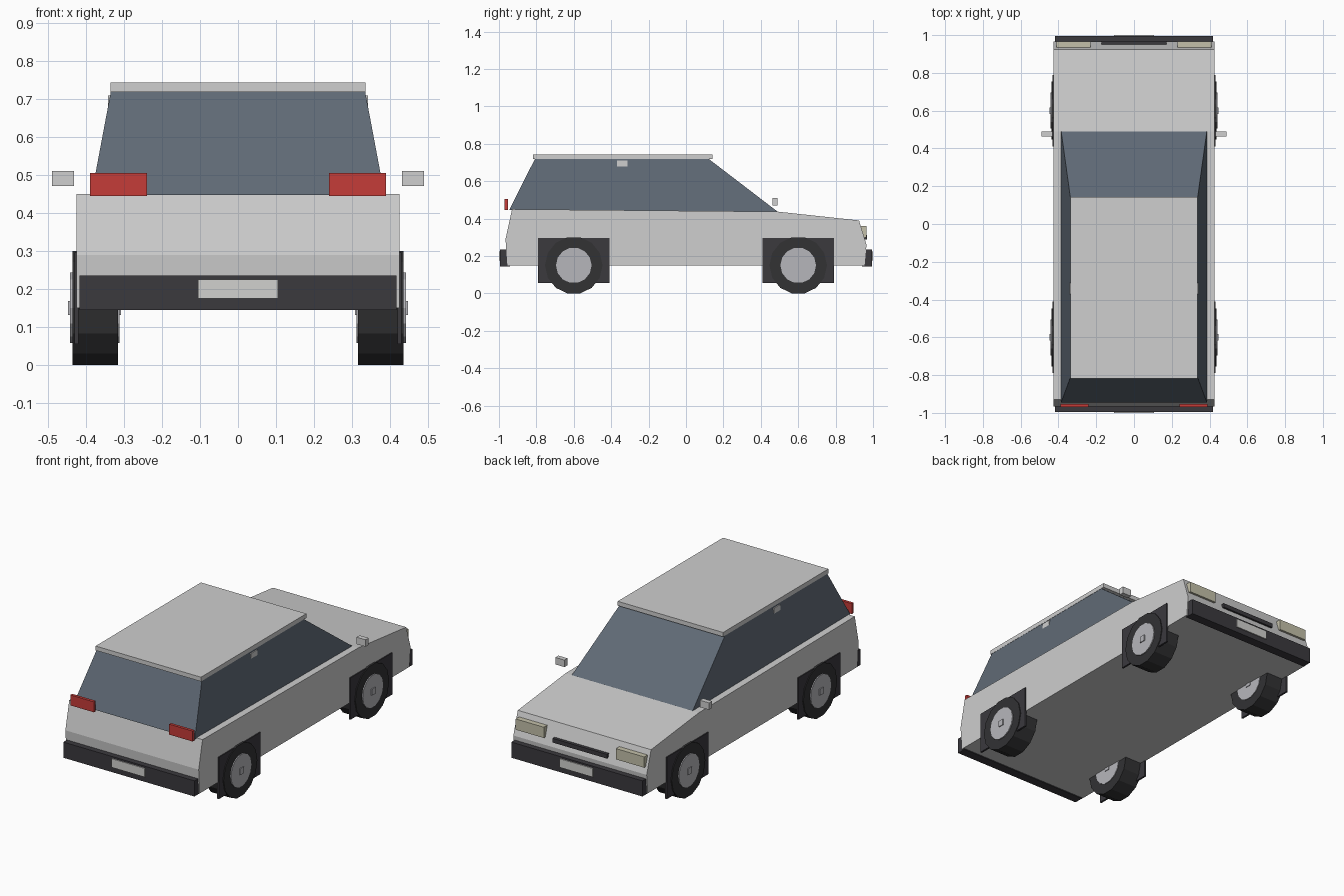
import bpy, bmesh, math

if "Cube" in bpy.data.objects:
    bpy.data.objects.remove(bpy.data.objects["Cube"])


def material(name, r, g, b):
    m = bpy.data.materials.new(name)
    m.diffuse_color = (r, g, b, 1)
    m.use_nodes = True
    m.node_tree.nodes["Principled BSDF"].inputs["Base Color"].default_value = m.diffuse_color
    return m


PAINT = material("silver paint", 0.62, 0.62, 0.62)
GLASS = material("tinted glass", 0.115, 0.142, 0.178)
TRIM = material("dark trim", 0.043, 0.041, 0.048)
RUBBER = material("tyre rubber", 0.032, 0.032, 0.034)
HUB = material("hub metal", 0.47, 0.47, 0.50)
RED = material("tail light red", 0.56, 0.045, 0.04)
CREAM = material("headlight cream", 0.55, 0.53, 0.40)
PLATE = material("plate white", 0.64, 0.64, 0.62)


def loft(name, ring_a, ring_b, mat):
    """Solid between two matching closed rings of 3D points."""
    bm = bmesh.new()
    a = [bm.verts.new(p) for p in ring_a]
    b = [bm.verts.new(p) for p in ring_b]
    bm.faces.new(a)
    bm.faces.new(b)
    n = len(a)
    for i in range(n):
        j = (i + 1) % n
        bm.faces.new((a[i], a[j], b[j], b[i]))
    bmesh.ops.recalc_face_normals(bm, faces=bm.faces)
    me = bpy.data.meshes.new(name)
    bm.to_mesh(me)
    bm.free()
    me.materials.append(mat)
    ob = bpy.data.objects.new(name, me)
    bpy.context.collection.objects.link(ob)
    return ob


def prism(name, yz, x0, x1, mat):
    """Side profile extruded across the car."""
    return loft(name, [(x0, y, z) for y, z in yz], [(x1, y, z) for y, z in yz], mat)


def box(name, x0, x1, y0, y1, z0, z1, mat):
    return prism(name, [(y0, z0), (y1, z0), (y1, z1), (y0, z1)], x0, x1, mat)


def rect(hw, y0, z0, y1, z1):
    return [(-hw, y0, z0), (hw, y0, z0), (hw, y1, z1), (-hw, y1, z1)]


def circle(cy, cz, apothem, n=14):
    """Polygon in the yz plane with a flat side at the bottom."""
    r = apothem / math.cos(math.pi / n)
    angles = [2 * math.pi * (i + 0.5) / n - math.pi / 2 for i in range(n)]
    return [(cy + r * math.cos(t), cz + r * math.sin(t)) for t in angles]


# Lower body from its side profile
prism("body", [(-0.955, 0.15), (-0.965, 0.29), (-0.93, 0.45), (0.49, 0.437),
               (0.925, 0.39), (0.965, 0.26), (0.955, 0.15)], -0.425, 0.425, PAINT)

# Glasshouse and roof
loft("window_cabin", rect(0.386, -0.945, 0.447, 0.495, 0.433),
     rect(0.334, -0.805, 0.724, 0.12, 0.72), GLASS)
box("roof", -0.336, 0.336, -0.817, 0.142, 0.718, 0.743, PAINT)

# Bumpers and number plates; s is the end of the car
for s, end in ((-1, "rear"), (1, "front")):
    y0, y1 = sorted((s * 0.94, s * 0.994))
    box(end + "_bumper", -0.418, 0.418, y0, y1, 0.145, 0.235, TRIM)
    y0, y1 = sorted((s * 0.992, s * 1.0))
    box(end + "_plate", -0.105, 0.105, y0, y1, 0.175, 0.225, PLATE)

# Grille slot between the headlights
box("grille", -0.173, 0.173, 0.945, 0.968, 0.288, 0.312, TRIM)

# Parts repeated on both sides
for s, side in ((-1, "left"), (1, "right")):
    def pair(name, x0, x1, *rest):
        box(side + "_" + name, *sorted((s * x0, s * x1)), *rest)

    pair("tail_light", 0.24, 0.39, -0.97, -0.953, 0.445, 0.505, RED)
    pair("headlight", 0.23, 0.41, 0.935, 0.966, 0.298, 0.36, CREAM)
    pair("mirror", 0.432, 0.49, 0.462, 0.49, 0.471, 0.511, PAINT)
    pair("roof_side_tab", 0.32, 0.342, -0.37, -0.312, 0.675, 0.71, PAINT)

    # Wheels with arch panel, hub and cap
    for cy, end in ((-0.6, "rear"), (0.6, "front")):
        tag = end + "_" + side + "_"
        pair(end + "_arch_panel", 0.42, 0.431, cy - 0.19, cy + 0.19, 0.055, 0.296, TRIM)
        prism(tag + "tyre", circle(cy, 0.15, 0.15), s * 0.316, s * 0.436, RUBBER)
        prism(tag + "hub", circle(cy, 0.15, 0.093), s * 0.312, s * 0.442, HUB)
        pair(end + "_hub_cap", 0.308, 0.447, cy - 0.018, cy + 0.018, 0.132, 0.168, HUB)
